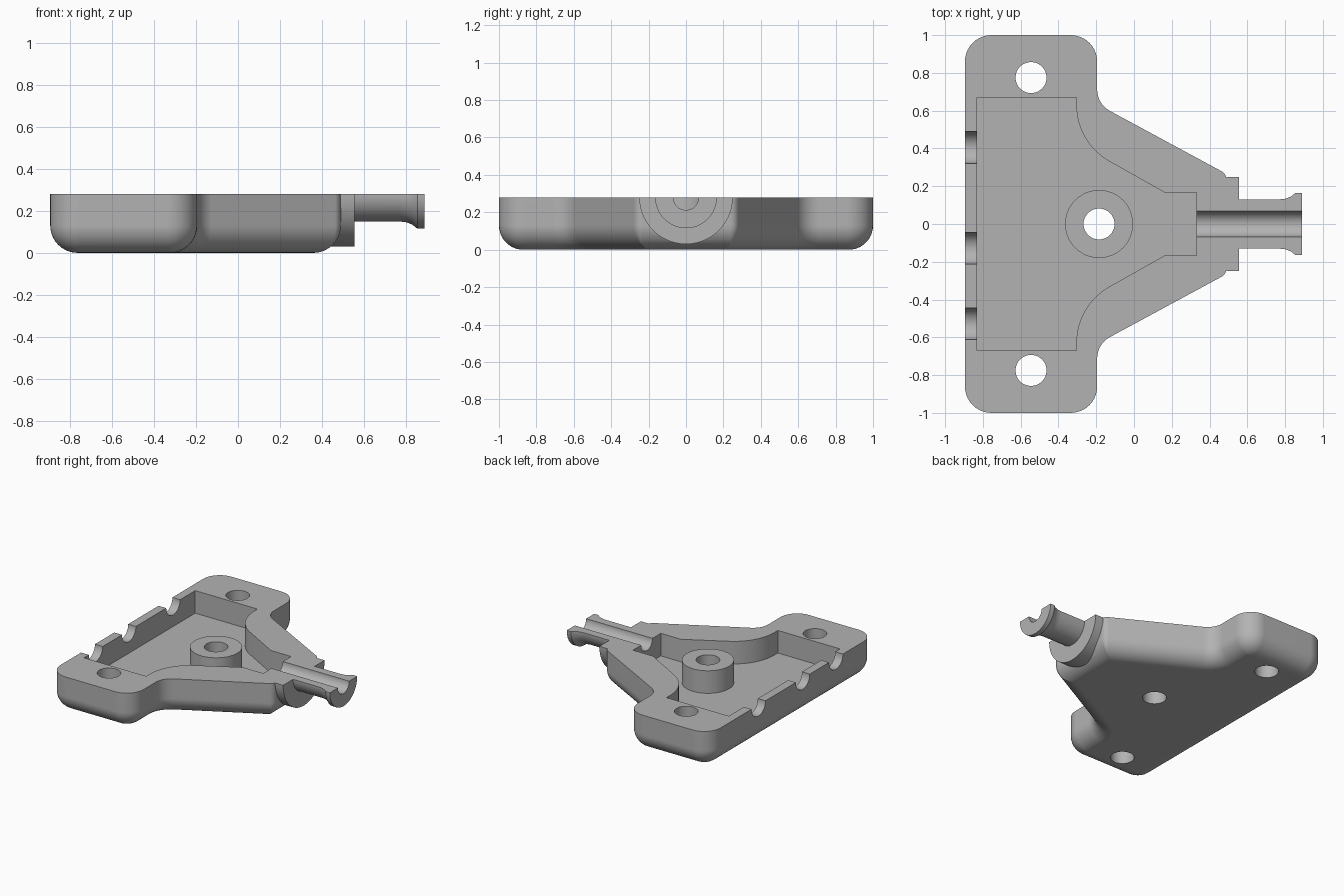
import bpy, bmesh, math
from mathutils import Vector, Matrix

cube = bpy.data.objects.get("Cube")
if cube:
    bpy.data.objects.remove(cube, do_unlink=True)

TOP = 0.28      # open split face
RAW = 0.4       # everything is built taller, then trimmed flat
FILLET = 0.13

grey = bpy.data.materials.new("mid grey")
grey.use_nodes = True
color = (0.45, 0.45, 0.45, 1)
grey.diffuse_color = color
grey.node_tree.nodes["Principled BSDF"].inputs["Base Color"].default_value = color


def finish(bm, name):
    bmesh.ops.recalc_face_normals(bm, faces=bm.faces)
    mesh = bpy.data.meshes.new(name)
    bm.to_mesh(mesh)
    bm.free()
    mesh.materials.append(grey)
    ob = bpy.data.objects.new(name, mesh)
    bpy.context.collection.objects.link(ob)
    return ob


def outline(half, inset=0.0, steps=10):
    """Mirror half an outline of (x, y, radius) in y, inset it and round its corners."""
    corners = half + [(x, -y, r) for x, y, r in reversed(half)]
    pts = [Vector((x, y)) for x, y, r in corners]
    ring = []
    for i, (x, y, r) in enumerate(corners):
        b = pts[i]
        u = (b - pts[i - 1]).normalized()
        v = (pts[(i + 1) % len(pts)] - b).normalized()
        nu, nv = Vector((-u.y, u.x)), Vector((-v.y, v.x))
        q = b + (nu + nv) * inset / (1 + nu.dot(nv))
        if r == 0:
            ring.append(q)
            continue
        turn = math.atan2(u.x * v.y - u.y * v.x, u.dot(v))
        side = 1 if turn > 0 else -1
        radius = max(r - side * inset, 0.004)
        start = q - u * radius * math.tan(abs(turn) / 2)
        centre = start + nu * side * radius
        for k in range(steps + 1):
            ring.append(centre + Matrix.Rotation(turn * k / steps, 2) @ (start - centre))
    return ring


def loft(name, rings):
    """Closed solid through rings of equal point count."""
    bm = bmesh.new()
    loops = [[bm.verts.new(p) for p in ring] for ring in rings]
    for a, b in zip(loops, loops[1:]):
        for i in range(len(a)):
            j = (i + 1) % len(a)
            bm.faces.new((a[i], a[j], b[j], b[i]))
    bm.faces.new(loops[0])
    bm.faces.new(loops[-1])
    return finish(bm, name)


def level(ring, z):
    return [(p.x, p.y, z) for p in ring]


def lathe_x(name, profile, y=0.0, sides=64):
    """Revolve (x, radius) pairs about a line along x in the split plane."""
    angles = [2 * math.pi * (k + 0.5) / sides for k in range(sides)]
    return loft(name, [[(x, y + r * math.cos(a), TOP + r * math.sin(a)) for a in angles]
                       for x, r in profile])


def post(name, x, y, radius, z0, z1, sides=48):
    angles = [2 * math.pi * k / sides for k in range(sides)]
    return loft(name, [[(x + radius * math.cos(a), y + radius * math.sin(a), z) for a in angles]
                       for z in (z0, z1)])


def combine(target, tool, operation):
    mod = target.modifiers.new(operation.lower(), "BOOLEAN")
    mod.operation, mod.solver, mod.object = operation, "EXACT", tool
    bpy.context.view_layer.objects.active = target
    bpy.ops.object.modifier_apply(modifier=mod.name)
    bpy.data.objects.remove(tool, do_unlink=True)


# Shell with rounded bottom edges
body_half = [(0.49, 0.265, 0.05), (-0.195, 0.635, 0.13), (-0.195, 1, 0.14), (-0.895, 1, 0.14)]
rings = []
for k in range(10, -1, -1):
    a = math.pi / 2 * k / 10
    rings.append(level(outline(body_half, FILLET * (1 - math.cos(a))),
                       FILLET * (1 - math.sin(a))))
rings.append(level(outline(body_half), RAW))
body = loft("connector_half_shell", rings)

# Pocket
pocket_half = [(0.33, 0.168, 0), (0.16, 0.168, 0), (-0.305, 0.43, 0.34),
               (-0.305, 0.67, 0), (-0.83, 0.67, 0)]
pocket = outline(pocket_half, steps=16)
combine(body, loft("pocket_cutter", [level(pocket, 0.108), level(pocket, RAW + 0.1)]), "DIFFERENCE")

# Screw boss, collar and flared cable spout
combine(body, post("screw_boss", -0.185, 0, 0.18, 0.05, RAW), "UNION")
spout = [(0.40, 0.25), (0.555, 0.25), (0.555, 0.13), (0.765, 0.13), (0.80, 0.134),
         (0.83, 0.145), (0.855, 0.165), (0.89, 0.165)]
combine(body, lathe_x("cable_spout", spout), "UNION")

# Cable channel and three wire notches
combine(body, lathe_x("channel_cutter", [(0.25, 0.068), (1, 0.068)], sides=48), "DIFFERENCE")
for y in (0.405, -0.128, -0.528):
    combine(body, lathe_x("notch_cutter", [(-1, 0.084), (-0.78, 0.084)], y, 48), "DIFFERENCE")

# Screw holes
for x, y in ((-0.185, 0), (-0.545, 0.775), (-0.545, -0.775)):
    combine(body, post("hole_cutter", x, y, 0.082, -0.1, RAW + 0.1), "DIFFERENCE")

# Trim flat at the split plane
bm = bmesh.new()
bmesh.ops.create_cube(bm, size=1, matrix=Matrix.Translation((0, 0, TOP + 0.5))
                      @ Matrix.Diagonal((3, 3, 1, 1)))
combine(body, finish(bm, "trim_cutter"), "DIFFERENCE")

# Smooth shading with crisp edges
bpy.ops.object.select_all(action="DESELECT")
body.select_set(True)
bpy.context.view_layer.objects.active = body
bpy.ops.object.shade_smooth_by_angle(angle=math.radians(30))
weighted = body.modifiers.new("even shading", "WEIGHTED_NORMAL")
weighted.keep_sharp = True
